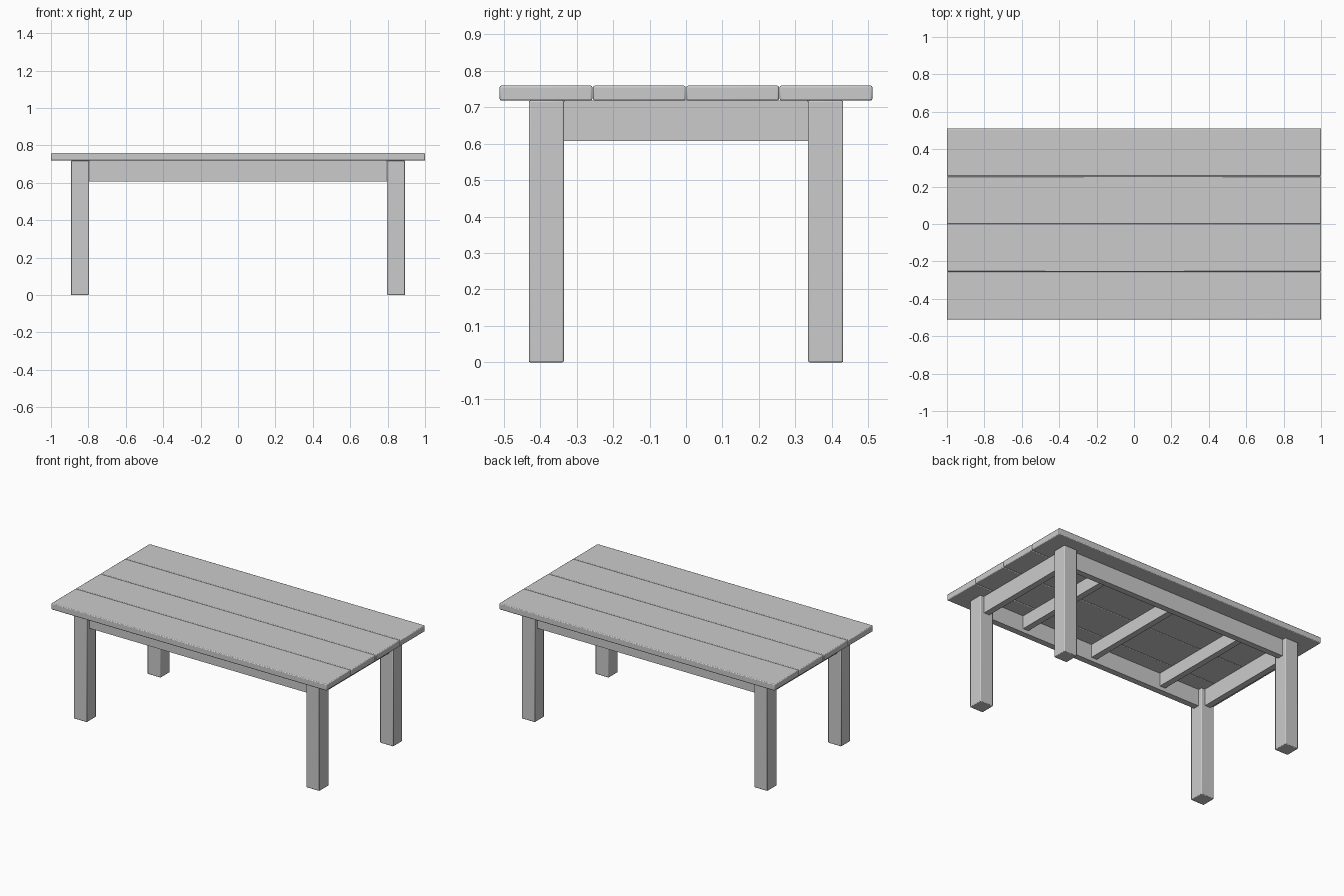
import bpy

if "Cube" in bpy.data.objects:
    bpy.data.objects.remove(bpy.data.objects["Cube"])

TOP, UNDER = 0.759, 0.718      # table surface and plank underside
LX, LY, LEG = 0.845, 0.383, 0.096


def box(name, lo, hi, bevel=0.0):
    size = [h - l for l, h in zip(lo, hi)]
    bpy.ops.mesh.primitive_cube_add(size=1, location=[(l + h) / 2 for l, h in zip(lo, hi)])
    ob = bpy.context.object
    ob.name = name
    ob.scale = size
    bpy.ops.object.transform_apply(location=False, rotation=False, scale=True)
    if bevel:
        m = ob.modifiers.new("Bevel", 'BEVEL')
        m.width = bevel
        m.segments = 2
        bpy.ops.object.shade_smooth_by_angle()
    return ob


# Four tabletop planks with narrow gaps
for i in range(4):
    y = (i - 1.5) * 0.256
    box(f"plank_{i + 1}", (-1, y - 0.1273, UNDER), (1, y + 0.1273, TOP), 0.005)

# Legs
h = LEG / 2
for sx, side in ((-1, "left"), (1, "right")):
    for sy, end in ((-1, "front"), (1, "back")):
        x, y = sx * LX, sy * LY
        box(f"{end}_{side}_leg", (x - h, y - h, 0), (x + h, y + h, UNDER), 0.004)

# Long and short aprons, centred on the legs
t = 0.02
for s, end, side in ((-1, "front", "left"), (1, "back", "right")):
    box(f"{end}_apron", (-LX + h, s * LY - t, 0.607), (LX - h, s * LY + t, UNDER))
    box(f"{side}_apron", (s * LX - t, -LY + h, 0.607), (s * LX + t, LY - h, UNDER))

# Cross braces under the planks
for i in (-1, 0, 1):
    box(f"cross_brace_{i + 2}", (i * 0.523 - t, -LY + t, 0.632), (i * 0.523 + t, LY - t, UNDER))
